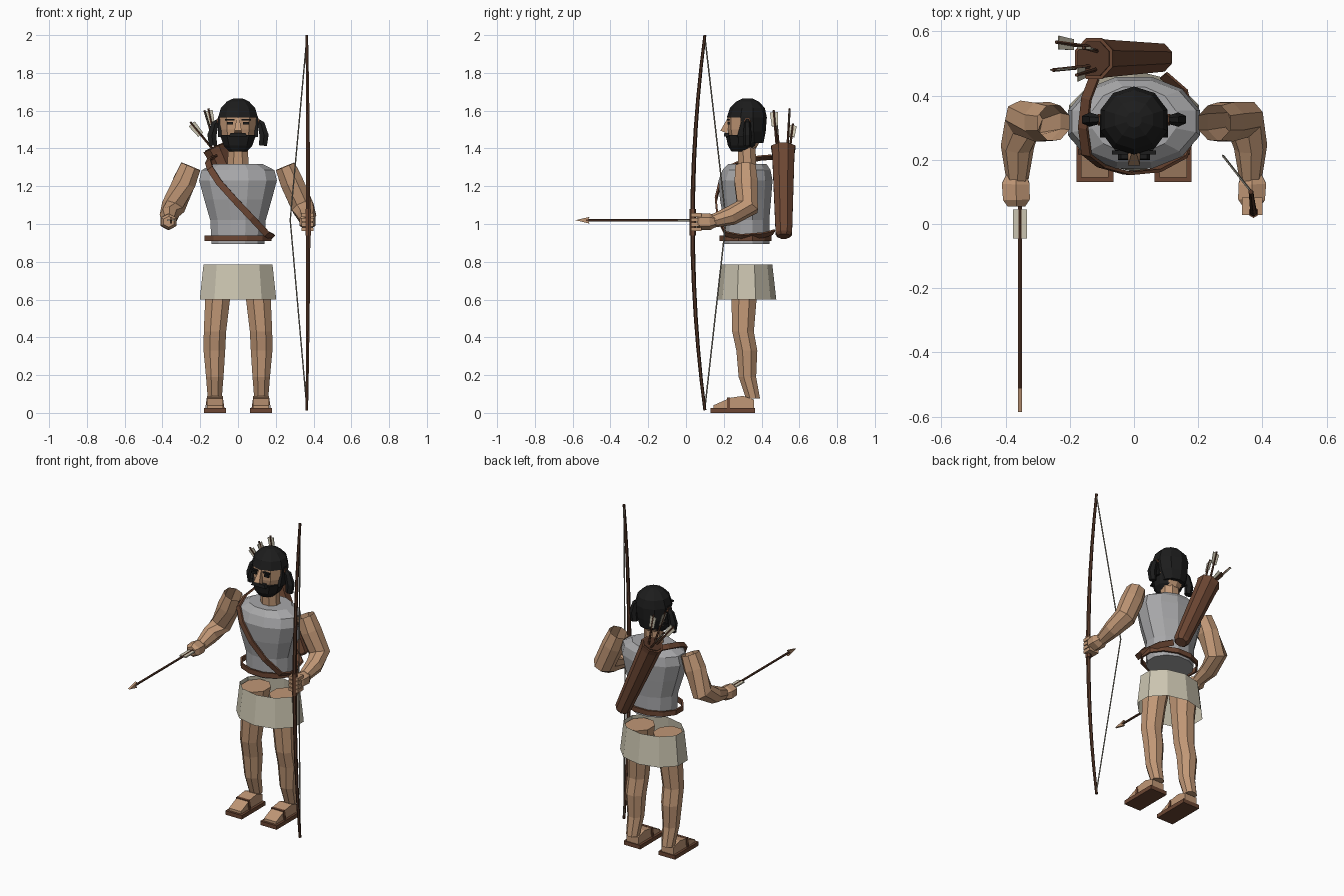
import bpy, bmesh, math
from mathutils import Vector

if "Cube" in bpy.data.objects:
    bpy.data.objects.remove(bpy.data.objects["Cube"])


def mat(name, rgb):
    m = bpy.data.materials.new(name)
    m.diffuse_color = (*rgb, 1)
    m.use_nodes = True
    m.node_tree.nodes["Principled BSDF"].inputs["Base Color"].default_value = m.diffuse_color
    return m


SKIN = mat("skin", (0.53, 0.31, 0.18))
GREY = mat("grey cloth", (0.39, 0.39, 0.40))
CREAM = mat("cream cloth", (0.60, 0.56, 0.44))
BROWN = mat("brown leather", (0.15, 0.062, 0.033))
DARK = mat("dark wood", (0.085, 0.036, 0.02))
BLACK = mat("black hair", (0.012, 0.012, 0.012))
STRING = mat("bow string", (0.30, 0.28, 0.23))
CY = 0.325  # depth of the body's centre line


def finish(name, bm, m, recalc=True):
    if recalc:
        bmesh.ops.recalc_face_normals(bm, faces=bm.faces)
    me = bpy.data.meshes.new(name)
    bm.to_mesh(me)
    bm.free()
    me.materials.append(m)
    ob = bpy.data.objects.new(name, me)
    bpy.context.collection.objects.link(ob)
    return ob


def skin_rings(bm, rings, caps):
    for a, b in zip(rings, rings[1:]):
        for i in range(len(a)):
            j = (i + 1) % len(a)
            bm.faces.new((a[i], a[j], b[j], b[i]))
    if caps[0]:
        bm.faces.new(rings[0][::-1])
    if caps[1]:
        bm.faces.new(rings[-1])


def stack(name, m, rows, n=10, caps=(1, 1), drop=None):
    """Horizontal elliptical rings (x, y, z, rx, ry); drop removes faces by a rule."""
    bm = bmesh.new()
    rings = [[bm.verts.new((x + rx * math.cos(2 * math.pi * (i + .5) / n),
                            y + ry * math.sin(2 * math.pi * (i + .5) / n), z))
              for i in range(n)] for x, y, z, rx, ry in rows]
    skin_rings(bm, rings, caps)
    if drop:
        bad = [f for f in bm.faces if drop(f.calc_center_median())]
        bmesh.ops.delete(bm, geom=bad, context='FACES')
    return finish(name, bm, m, not drop)


def tube(name, m, pts, radii, n=8, caps=(1, 1), ref=(0, 1, 0), flat=1.0):
    """Rings set across a path; flat scales the second radius."""
    bm = bmesh.new()
    P = [Vector(p) for p in pts]
    rings = []
    for k, p in enumerate(P):
        t = (P[min(k + 1, len(P) - 1)] - P[max(k - 1, 0)]).normalized()
        u = t.cross(Vector(ref)).normalized()
        v = t.cross(u)
        rings.append([bm.verts.new(p + radii[k] * (u * math.cos(2 * math.pi * (i + .5) / n)
                      + v * flat * math.sin(2 * math.pi * (i + .5) / n))) for i in range(n)])
    skin_rings(bm, rings, caps)
    return finish(name, bm, m)


def box(name, m, c, s, taper=1.0):
    """Box; taper scales the top in x and y."""
    bm = bmesh.new()
    bmesh.ops.create_cube(bm, size=1)
    for v in bm.verts:
        k = taper if v.co.z > 0 else 1
        v.co = Vector((c[0] + v.co.x * s[0] * k, c[1] + v.co.y * s[1] * k, c[2] + v.co.z * s[2]))
    return finish(name, bm, m)


def prism(name, m, outline, x0, x1):
    """Side outline (y, z) extruded along x."""
    bm = bmesh.new()
    skin_rings(bm, [[bm.verts.new((x, y, z)) for y, z in outline] for x in (x0, x1)], (1, 1))
    return finish(name, bm, m)


def band(name, m, pts, width, thick, centre, closed=False):
    """Flat strap following points, facing away from the centre."""
    bm = bmesh.new()
    P = [Vector(p) for p in pts]
    rings = []
    for k, p in enumerate(P):
        a = P[k - 1] if closed or k else p
        b = P[(k + 1) % len(P)] if closed or k < len(P) - 1 else p
        t = (b - a).normalized()
        o = p - Vector(centre)
        o = (o - t * o.dot(t)).normalized()
        w = t.cross(o) * width / 2
        rings.append([bm.verts.new(p + d) for d in (w, w + o * thick, o * thick - w, -w)])
    if closed:
        rings.append(rings[0])
    skin_rings(bm, rings, (not closed, not closed))
    return finish(name, bm, m)


# Tunic, belt and skirt
stack("tunic", GREY, [(0, .32, .895, .145, .125), (0, .32, 1.02, .152, .125),
                      (0, .315, 1.13, .185, .14), (0, .315, 1.23, .213, .148),
                      (0, .32, 1.285, .20, .132), (0, .325, 1.318, .135, .105)], 12)
ring = [(.172 * math.cos(a), .315 + .13 * math.sin(a), .925)
        for a in (2 * math.pi * (i + .5) / 12 for i in range(12))]
band("belt", BROWN, ring, .03, .012, (0, .315, .925), True)
stack("skirt", CREAM, [(0, .32, .60, .213, .158), (0, .32, .785, .192, .137)], 10, (0, 0))

# Neck, head, hair and beard
stack("neck", SKIN, [(0, .325, 1.30, .06, .052), (0, .32, 1.43, .057, .05)], 8)
stack("head", SKIN, [(0, .315, 1.40, .055, .055), (0, .315, 1.45, .088, .085),
                     (0, .32, 1.50, .10, .10), (0, .32, 1.57, .102, .10), (0, .32, 1.61, .07, .07)])
stack("hair", BLACK, [(0, .34, 1.43, .075, .07), (0, .33, 1.49, .10, .092),
                      (0, .322, 1.565, .11, .106), (0, .325, 1.615, .095, .092),
                      (0, .325, 1.648, .062, .06), (0, .325, 1.665, .025, .025)], 10, (1, 1),
      lambda c: c.z < 1.54 and c.y < .32)
stack("beard", BLACK, [(0, .29, 1.385, .05, .05), (0, .30, 1.415, .08, .078),
                       (0, .31, 1.47, .10, .10)], 10, (1, 1), lambda c: c.y > .36)
box("moustache", BLACK, (0, .215, 1.472), (.10, .03, .02), .8)
tube("nose", SKIN, [(0, .228, 1.56), (0, .20, 1.487)], [.01, .027], 4)

# Sandals, legs and arms, one of each per side
for s, side in ((1, "left"), (-1, "right")):
    box(side + "_eye", BLACK, (s * .043, .225, 1.533), (.032, .012, .014))
    box(side + "_brow", BLACK, (s * .043, .223, 1.552), (.05, .012, .008))
    prism(side + "_sideburn", BLACK, [(.27, 1.46), (.34, 1.46), (.34, 1.57), (.30, 1.57)],
          s * .088, s * .106)
    tube(side + "_hair_bunch", BLACK, [(s * .095, .325, 1.55), (s * .122, .325, 1.53),
         (s * .138, .325, 1.47), (s * .132, .325, 1.415)], [.014, .022, .028, .024], 6, flat=.8)
    tube(side + "_hair_tie", BROWN, [(s * .09, .325, 1.54), (s * .112, .325, 1.545)], [.018, .018], 6)
    stack(side + "_leg", SKIN, [(s * .123, .355, .075, .040, .040), (s * .123, .325, .19, .05, .05),
          (s * .125, .322, .33, .062, .06), (s * .122, .302, .43, .064, .062),
          (s * .108, .307, .60, .071, .072), (s * .098, .32, .765, .085, .095)], 8)
    prism(side + "_foot", SKIN, [(.145, .025), (.145, .04), (.235, .08), (.30, .09), (.36, .07),
                                 (.36, .025)], s * .08, s * .165)
    box(side + "_sole", BROWN, (s * .122, .248, .0125), (.115, .235, .025))
    band(side + "_sandal_strap", BROWN, [(s * .078, .225, .025), (s * .083, .225, .076),
         (s * .162, .225, .076), (s * .167, .225, .025)], .018, .006, (s * .122, .225, .02))
    tube(side + "_arm", SKIN, [(s * .25, .315, 1.305), (s * .285, .318, 1.22), (s * .343, .325, 1.09),
         (s * .363, .24, 1.045), (s * .363, .14, 1.015)], [.058, .066, .064, .052, .035],
         8, (0, 1), (1, 0, .4))
    tube(side + "_hand", SKIN, [(s * .365, .155, 1.015), (s * .368, .125, 1.012),
         (s * .366, .075, 1.012), (s * .366, .055, 1.012)], [.035, .05, .048, .032], 6,
         (1, 1), (0, 0, 1), .9)

# Quiver and its shoulder strap
Q0, Q1 = Vector((.085, .518, .935)), Vector((-.125, .515, 1.405))
tube("quiver", BROWN, [Q0, Q0.lerp(Q1, .03), Q0.lerp(Q1, .94), Q1], [.035, .047, .064, .069], 8)
axis = (Q1 - Q0).normalized()
tube("quiver_mouth", DARK, [Q1, Q1 + axis * .005], [.058, .058], 8)
band("strap", BROWN, [(-.12, .455, 1.35), (-.145, .39, 1.345), (-.155, .30, 1.325), (-.145, .22, 1.29),
                      (-.10, .185, 1.22), (-.02, .163, 1.13), (.07, .172, 1.035), (.15, .215, .95),
                      (.178, .29, .935), (.15, .41, .945), (.09, .46, .96)], .034, .01, (0, .32, 1.12))

# Arrows carried in the quiver
for k, (tip, wide) in enumerate([((-.245, .48, 1.53), (0, 1, 0)), ((-.155, .548, 1.60), (0, 1, 0)),
                                 ((-.235, .565, 1.52), (1, 0, 0)), ((-.175, .465, 1.59), (1, 0, 0))]):
    e = Vector(tip)
    b = Q1.lerp(Vector((Q1.x, e.y, Q1.z)), .6) - axis * .05
    d = (e - b).normalized()
    tube(f"quiver_arrow_{k}", DARK, [b, e + d * .012], [.007, .006], 5)
    tube(f"quiver_feather_{k}", CREAM, [e - d * .075, e], [.024, .03], 4, ref=wide, flat=.12)

# Arrow held in the right hand
tube("held_arrow", DARK, [(-.355, .17, 1.02), (-.355, -.53, 1.02)], [.007, .007], 6, ref=(0, 0, 1))
box("held_feather", CREAM, (-.355, 0, 1.02), (.044, .09, .008))
prism("arrow_head", SKIN, [(-.585, 1.02), (-.51, 1.038), (-.52, 1.02), (-.51, 1.002)], -.361, -.349)

# Bow, grip and drawn string
N = 12
path, rad = [], []
for i in range(N + 1):
    t = 2 * i / N - 1
    path.append((.372 - .008 * t * t, .035 + .065 * t * t, 1.007 + .993 * t))
    rad.append(.013 - .005 * abs(t))
tube("bow", DARK, path, rad, 6)
tube("bow_grip", BROWN, [(.372, .036, .94), (.372, .036, 1.08)], [.017, .017], 6)
for z in (.96, .985, 1.01, 1.035):
    box("finger", SKIN, (.368, .055, z + .012), (.065, .055, .02))
tube("string", STRING, [(.365, .10, 1.99), (.277, .212, 1.02), (.365, .10, .025)],
     [.004, .004, .004], 5)
